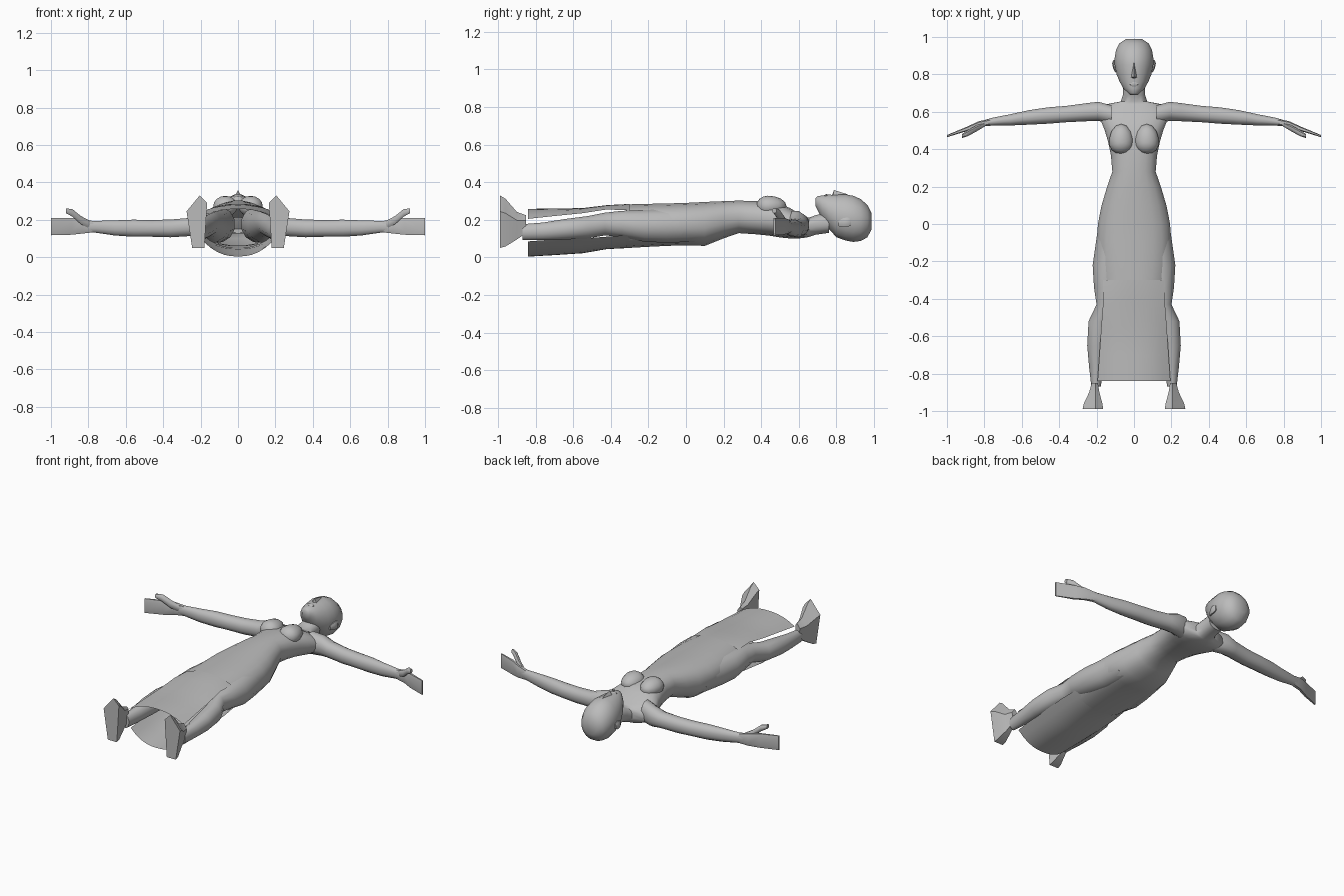
import bpy, bmesh, math
from mathutils import Vector

mat = bpy.data.materials.new("plain grey")
mat.diffuse_color = (0.5, 0.5, 0.5, 1)


def finish(name, bm, mirror=False, angle=50, closed=True):
    if closed:
        bmesh.ops.recalc_face_normals(bm, faces=bm.faces)
    me = bpy.data.meshes.new(name)
    bm.to_mesh(me)
    bm.free()
    me.materials.append(mat)
    ob = bpy.data.objects.new(name, me)
    bpy.context.collection.objects.link(ob)
    if mirror:
        ob.modifiers.new("mirror", 'MIRROR').use_mirror_merge = False
    bpy.ops.object.select_all(action='DESELECT')
    ob.select_set(True)
    bpy.context.view_layer.objects.active = ob
    bpy.ops.object.shade_smooth_by_angle(angle=math.radians(angle))
    return ob


def loft(name, rings, cap_start=True, cap_end=True, **kw):
    bm = bmesh.new()
    vs = [[bm.verts.new(p) for p in r] for r in rings]
    n = len(vs[0])
    for a, b in zip(vs, vs[1:]):
        for i in range(n):
            j = (i + 1) % n
            bm.faces.new((a[i], a[j], b[j], b[i]))
    if cap_start:
        bm.faces.new(vs[0])
    if cap_end:
        bm.faces.new(vs[-1])
    return finish(name, bm, **kw)


def oval(n, p=1.0):
    # unit superellipse; p below 1 gives a boxier section
    for i in range(n):
        a = 2 * math.pi * (i + 0.5) / n
        c, s = math.cos(a), math.sin(a)
        yield (math.copysign(abs(c) ** p, c), math.copysign(abs(s) ** p, s))


def ring_y(y, cx, rx, lo, hi, n=16, p=0.85):
    return [(cx + rx * c, y, (lo + hi) / 2 + (hi - lo) / 2 * s) for c, s in oval(n, p)]


def ring_x(x, y0, y1, lo, hi, n=12, p=0.9):
    return [(x, (y0 + y1) / 2 + (y1 - y0) / 2 * c, (lo + hi) / 2 + (hi - lo) / 2 * s)
            for c, s in oval(n, p)]


# Torso with the closed upper part of the dress: y, half width, back z, front z
torso = [(0.76, .058, .13, .24), (0.69, .06, .12, .225), (0.655, .072, .108, .212),
         (0.64, .15, .105, .215), (0.60, .185, .10, .235), (0.55, .178, .10, .265),
         (0.50, .158, .105, .285), (0.44, .14, .115, .295), (0.37, .125, .122, .30),
         (0.28, .117, .128, .303), (0.20, .145, .10, .30), (0.10, .175, .06, .296),
         (0.0, .195, .063, .291), (-0.1, .2, .06, .288), (-0.2, .2, .055, .286),
         (-0.32, .185, .048, .283)]
loft("torso", [ring_y(y, 0, w, a, b, 20) for y, w, a, b in torso], cap_end=False)


# Front and back skirt panels: y, half width, middle z, edge z
def panel(name, rows, cols=10):
    bm = bmesh.new()
    grid = []
    for y, w, mid, edge in rows:
        grid.append([])
        for i in range(cols + 1):
            t = 2 * i / cols - 1
            grid[-1].append(bm.verts.new((w * t, y, mid + (edge - mid) * abs(t) ** 2.4)))
    for a, b in zip(grid, grid[1:]):
        for i in range(cols):
            bm.faces.new((a[i], a[i + 1], b[i + 1], b[i]))
    bm.normal_update()
    up = edge > mid
    if (bm.faces[:][0].normal.z > 0) == up:
        bmesh.ops.reverse_faces(bm, faces=bm.faces)
    return finish(name, bm, closed=False)


panel("skirt_front", [(-.30, .165, .284, .25), (-.42, .165, .278, .255),
                      (-.55, .175, .262, .235), (-.70, .185, .26, .22), (-.84, .195, .258, .205)])
panel("skirt_back", [(-.30, .19, .05, .12), (-.42, .2, .044, .11),
                     (-.55, .2, .022, .10), (-.70, .195, .012, .095), (-.84, .185, .004, .085)])

# Bust
bm = bmesh.new()
bmesh.ops.create_uvsphere(bm, u_segments=14, v_segments=8, radius=1)
for v in bm.verts:
    x, y, z = v.co
    v.co = (.068 + .066 * x, .435 + (.10 if y > 0 else .062) * y, .272 + .056 * z)
finish("bust", bm, mirror=True)

# Legs: y, centre x, half width, back z, front z
legs = [(.05, .1, .085, .08, .27), (-.1, .12, .087, .075, .26), (-.22, .137, .087, .08, .255),
        (-.34, .148, .068, .105, .25), (-.43, .152, .05, .115, .24), (-.52, .185, .06, .10, .222),
        (-.65, .197, .055, .092, .205), (-.76, .2, .042, .09, .187), (-.87, .203, .026, .09, .178)]
loft("leg", [ring_y(y, cx, w, a, b, 12, 1) for y, cx, w, a, b in legs], mirror=True)

# Feet: five-sided section widening down to a flat sole
sole = [(.18, .05), (.245, .05), (.275, .245), (.205, .33), (.165, .29)]
feet = [(-.85, .30, .08), (-.90, .5, .045), (-.96, .9, .008), (-.99, 1, 0)]
loft("foot", [[(.205 + (x - .205) * k, y, .05 + dz + (z - .05) * (k * .95 + .05)) for x, z in sole]
              for y, k, dz in feet], mirror=True, angle=35)

# Arms: x, lower y, upper y, back z, front z
arms = [(.12, .53, .635, .11, .25), (.19, .55, .655, .108, .235), (.25, .548, .648, .112, .212),
        (.36, .543, .633, .105, .203), (.46, .535, .625, .108, .2), (.56, .53, .61, .108, .202),
        (.66, .526, .588, .115, .198), (.76, .525, .568, .13, .195), (.80, .523, .556, .13, .195)]
loft("arm", [ring_x(*r) for r in arms], mirror=True)

# Flat hands and thumbs
hands = [(.77, .527, .563, .132, .194), (.83, .52, .55, .125, .205),
         (.89, .497, .522, .118, .212), (1.0, .464, .476, .115, .212)]
loft("hand", [ring_x(*r, n=8, p=.6) for r in hands], mirror=True, angle=35)
thumbs = [(.79, .525, .548, .15, .195), (.84, .495, .53, .175, .222),
          (.885, .47, .505, .215, .258), (.92, .458, .482, .235, .262)]
loft("thumb", [ring_x(*r, n=8) for r in thumbs], mirror=True)

# Head: y, half width, back z, face z
head = [(.69, .022, .27, .315), (.70, .032, .25, .327), (.725, .058, .20, .33),
        (.76, .078, .15, .335), (.80, .095, .105, .335), (.85, .105, .087, .337),
        (.89, .105, .08, .33), (.93, .098, .085, .312), (.965, .08, .105, .28), (.988, .045, .15, .235)]
loft("head", [ring_y(y, 0, w, a, b, 16, 1) for y, w, a, b in head])

# Nose, lips and ears
bm = bmesh.new()
a, b, c, d, e = [bm.verts.new(p) for p in ((-.02, .783, .325), (.02, .783, .325), (0, .865, .334),
                                           (0, .787, .358), (0, .775, .325))]
for f in ((a, d, c), (d, b, c), (a, e, d), (e, b, d), (a, c, b, e)):
    bm.faces.new(f)
finish("nose", bm, angle=30)
loft("lips", [ring_y(y, 0, w, .318, z, 8, 1) for y, w, z in
              ((.735, .018, .331), (.746, .026, .338), (.76, .014, .334))])
ears = [(.81, .094, .006, .165, .195), (.835, .103, .01, .16, .21),
        (.86, .107, .011, .16, .215), (.878, .104, .006, .17, .205)]
loft("ear", [ring_y(y, cx, w, p, q, 8, 1) for y, cx, w, p, q in ears], mirror=True)
